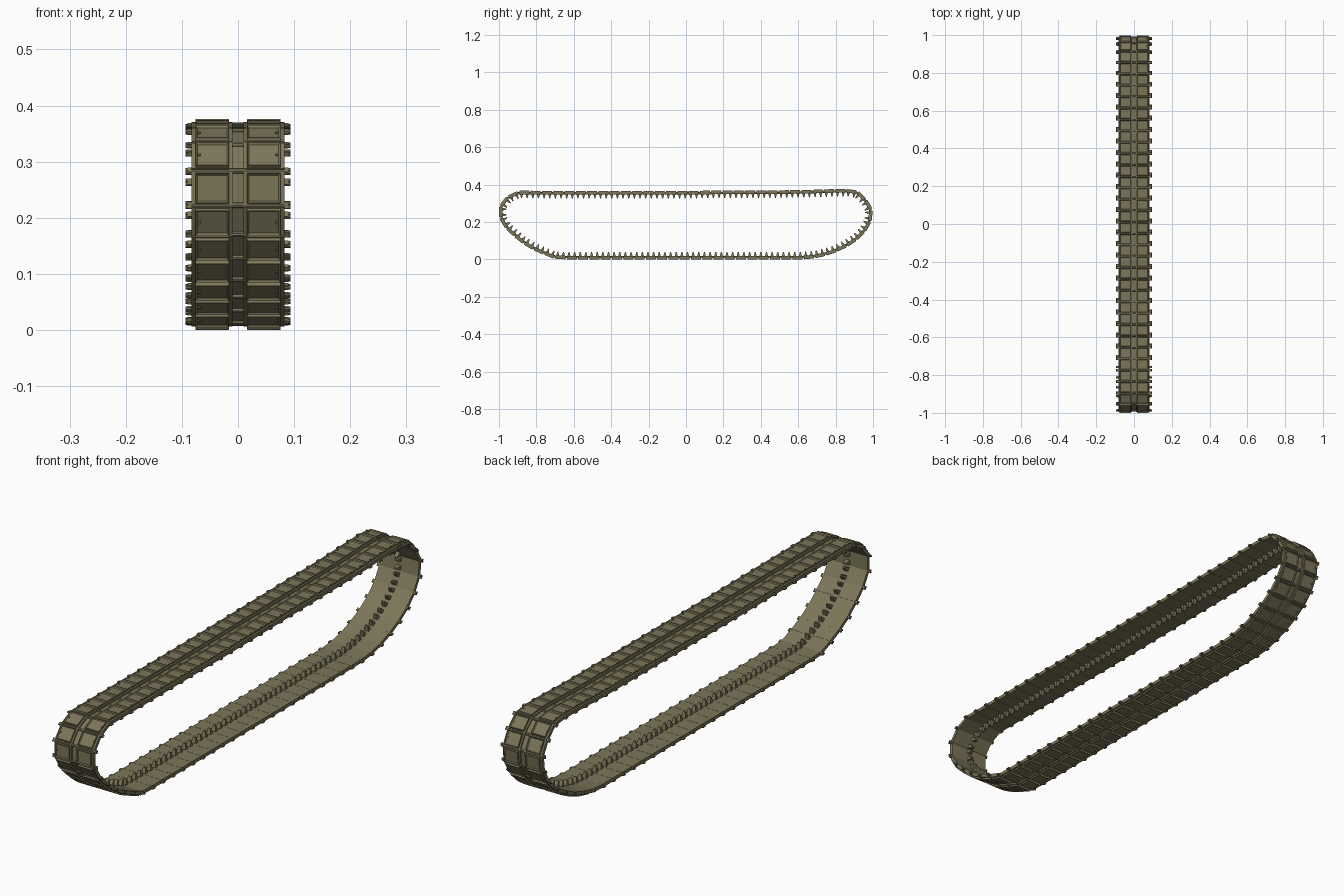
import bpy, bmesh, math
from mathutils import Matrix, Vector

if "Cube" in bpy.data.objects:
    bpy.data.objects.remove(bpy.data.objects["Cube"])

# Pin line of the track loop seen from the side (y, z): front, bottom, rear, top
PATH = [(-.987, .283), (-.987, .223), (-.956, .172), (-.912, .131), (-.866, .093),
        (-.814, .062), (-.757, .037), (-.70, .015), (-.65, .013), (.64, .013), (.70, .020),
        (.76, .035), (.82, .058), (.88, .090), (.93, .128), (.970, .178), (.987, .225),
        (.986, .265), (.965, .305), (.935, .343), (.90, .364), (.80, .363), (.62, .357),
        (-.20, .352), (-.90, .354), (-.952, .328)]

pts = [Vector(p) for p in PATH]
pts.append(pts[0].copy())
seg = [(b - a).length for a, b in zip(pts, pts[1:])]
total = sum(seg)
COUNT = round(total / 0.0605)
PITCH = total / COUNT
H = PITCH / 2


def at(d):
    """Point at distance d along the loop."""
    d %= total
    for a, b, s in zip(pts, pts[1:], seg):
        if d <= s:
            return a.lerp(b, d / s)
        d -= s
    return pts[-1].copy()


def box(bm, x, y, z, taper=1.0, top_sign=1):
    """Box from ranges; the face on the top_sign side is narrowed by taper."""
    m = Matrix.Translation((sum(x) / 2, sum(y) / 2, sum(z) / 2)) @ \
        Matrix.Diagonal((x[1] - x[0], y[1] - y[0], z[1] - z[0], 1))
    vs = bmesh.ops.create_cube(bm, size=1)['verts']
    for v in vs:
        if v.co.z * top_sign > 0:
            v.co.x *= (1 + taper) / 2
            v.co.y *= taper
        v.co = m @ v.co
    return vs


def rod(bm, x0, x1, y, z, r):
    """Rod running across the track."""
    m = Matrix.Translation(((x0 + x1) / 2, y, z)) @ Matrix.Rotation(math.pi / 2, 4, 'Y')
    bmesh.ops.create_cone(bm, cap_ends=True, segments=8, radius1=r, radius2=r,
                          depth=abs(x1 - x0), matrix=m)


def side(s, a, b):
    return tuple(sorted((s * a, s * b)))


bm = bmesh.new()
# Web plate in the middle
box(bm, (-.011, .011), (-H, H), (-.006, .001))
for s in (-1, 1):
    # Shoe plate
    box(bm, side(s, .010, .083), (-H + .0004, H - .0004), (-.006, .007))
    # Raised pad with a sunken panel
    vs = box(bm, side(s, .016, .076), (-H + .003, H - .003), (.006, .013), .96)
    top = max({f for v in vs for f in v.link_faces}, key=lambda f: f.calc_center_median().z)
    bmesh.ops.inset_individual(bm, faces=[top], thickness=.0045)
    bmesh.ops.translate(bm, verts=top.verts[:], vec=(0, 0, -.0035))
    # Bolt on the outer edge of the panel
    bmesh.ops.create_cone(bm, cap_ends=True, segments=8, radius1=.003, radius2=.003,
                          depth=.003, matrix=Matrix.Translation((s * .069, 0, .0105)))
    # Twin pin ends and their connector
    for o in (-.0035, .0035):
        rod(bm, s * .080, s * .094, H + o, 0, .0035)
    box(bm, side(s, .083, .090), (H - .005, H + .005), (-.0045, .0045))
# Hinge knuckle at the joint
rod(bm, -.016, .016, H, .001, .005)
rod(bm, -.083, .083, H, 0, .004)
# Two guide horns on the inner side
for o in (-H / 2, H / 2):
    box(bm, (-.009, .009), (o - .008, o + .008), (-.027, -.005), .3, -1)
bmesh.ops.recalc_face_normals(bm, faces=bm.faces)

link = bpy.data.meshes.new("track_link")
bm.to_mesh(link)
bm.free()
mat = bpy.data.materials.new("olive_metal")
mat.diffuse_color = (.20, .18, .10, 1)
mat.use_nodes = True
mat.node_tree.nodes["Principled BSDF"].inputs["Base Color"].default_value = mat.diffuse_color
link.materials.append(mat)

# Links laid pin to pin around the loop
for i in range(COUNT):
    a, b = at(i * PITCH), at((i + 1) * PITCH)
    t = (b - a).normalized()
    c = (a + b) / 2
    ob = bpy.data.objects.new(f"track_link_{i:02d}", link)
    ob.matrix_world = Matrix(((-1, 0, 0, 0),
                              (0, t.x, t.y, c.x),
                              (0, t.y, -t.x, c.y),
                              (0, 0, 0, 1)))
    bpy.context.collection.objects.link(ob)
